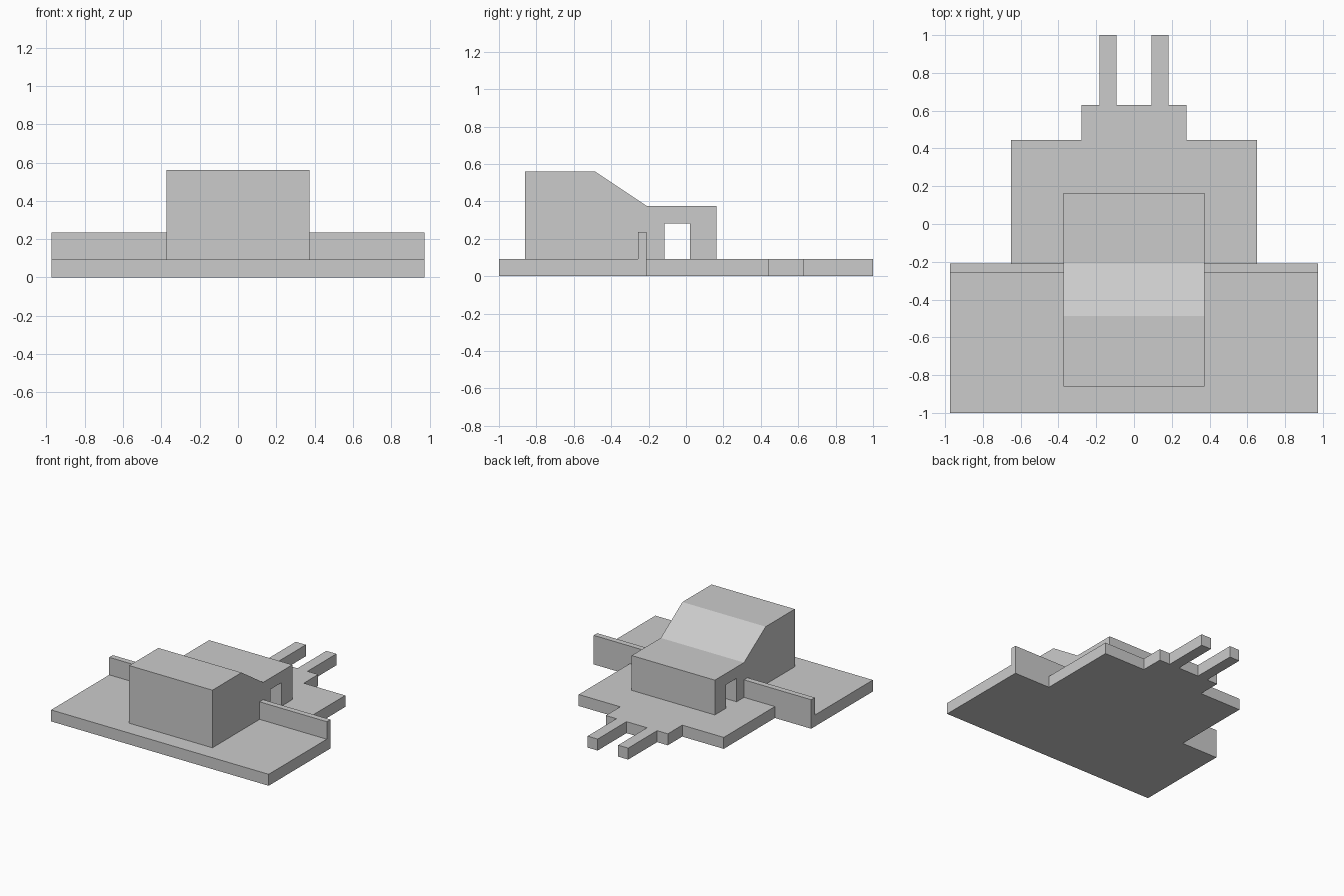
import bpy, bmesh
from mathutils import Vector

if "Cube" in bpy.data.objects:
    bpy.data.objects.remove(bpy.data.objects["Cube"])

BASE_TOP = 0.093
BODY_HALF = 0.373


def extrude_profile(name, points, direction):
    """Make a solid by extruding a closed flat outline along a vector."""
    bm = bmesh.new()
    face = bm.faces.new([bm.verts.new(p) for p in points])
    moved = bmesh.ops.extrude_face_region(bm, geom=[face])["geom"]
    bmesh.ops.translate(bm, vec=Vector(direction),
                        verts=[v for v in moved if isinstance(v, bmesh.types.BMVert)])
    bmesh.ops.recalc_face_normals(bm, faces=bm.faces[:])
    mesh = bpy.data.meshes.new(name)
    bm.to_mesh(mesh)
    bm.free()
    obj = bpy.data.objects.new(name, mesh)
    bpy.context.collection.objects.link(obj)
    return obj


# Stepped base plate with two prongs: right half outline, mirrored
half = [(0.975, -1.0), (0.975, -0.21), (0.65, -0.21), (0.65, 0.445),
        (0.278, 0.445), (0.278, 0.63), (0.182, 0.63), (0.182, 1.0),
        (0.092, 1.0), (0.092, 0.63)]
outline = half + [(-x, y) for x, y in reversed(half)]
extrude_profile("base_plate", [(x, y, 0) for x, y in outline], (0, 0, BASE_TOP))

# Main block: side profile with sloped roof and a passage through the low end
side = [(-0.86, BASE_TOP), (-0.86, 0.56), (-0.487, 0.56), (-0.21, 0.375),
        (0.163, 0.375), (0.163, BASE_TOP), (0.022, BASE_TOP), (0.022, 0.283),
        (-0.116, 0.283), (-0.116, BASE_TOP)]
extrude_profile("main_block", [(-BODY_HALF, y, z) for y, z in side],
                (2 * BODY_HALF, 0, 0))

# Low walls either side of the block
for label, s in (("left", -1), ("right", 1)):
    wall = [(-0.256, BASE_TOP), (-0.21, BASE_TOP), (-0.21, 0.235), (-0.256, 0.235)]
    extrude_profile(label + "_wall", [(s * BODY_HALF, y, z) for y, z in wall],
                    (s * (0.975 - BODY_HALF), 0, 0))
